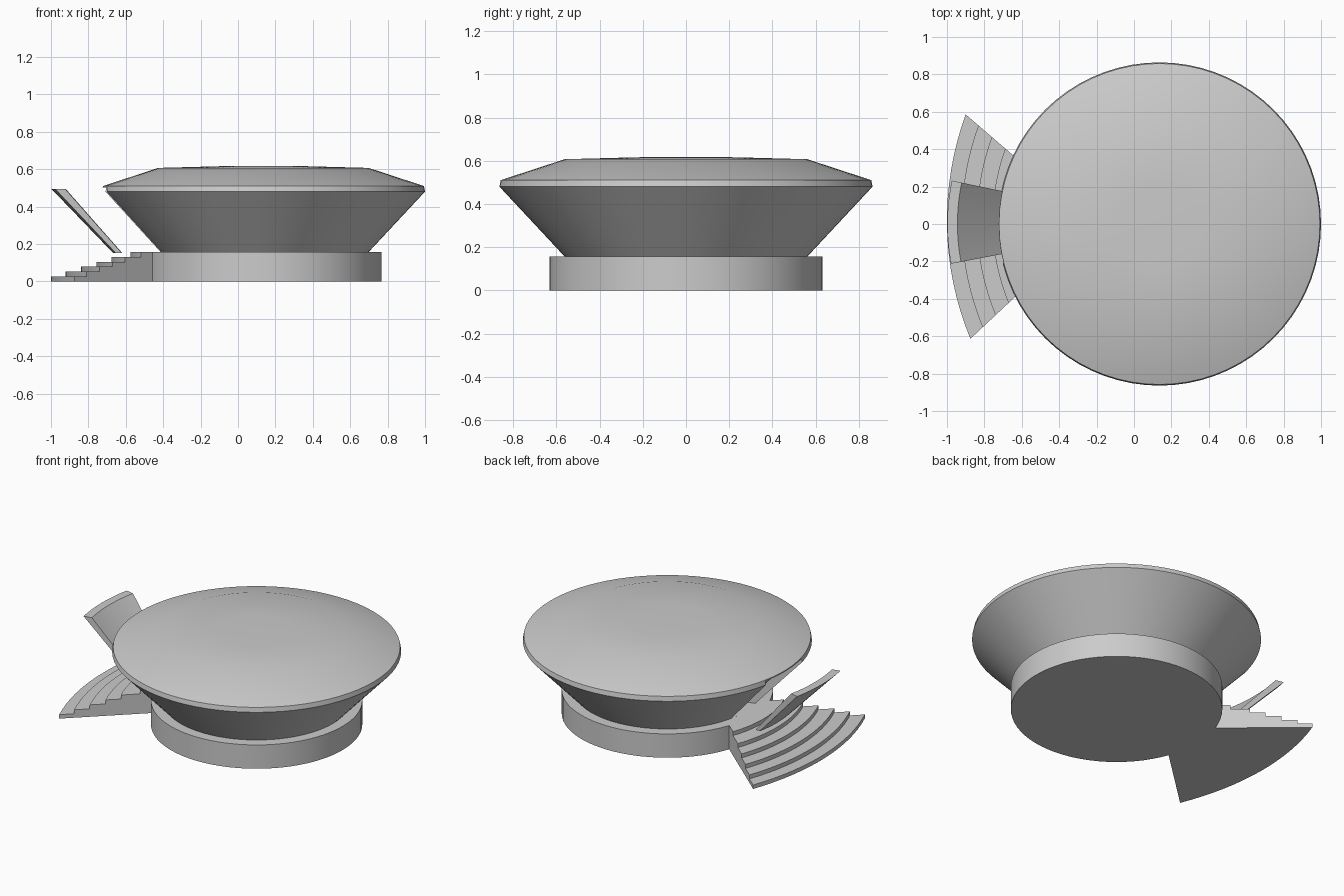
import bpy, bmesh, math

if "Cube" in bpy.data.objects:
    bpy.data.objects.remove(bpy.data.objects["Cube"])

CX = 0.136  # centre of the round building


def finish(bm, name):
    bmesh.ops.remove_doubles(bm, verts=bm.verts, dist=1e-5)
    bmesh.ops.recalc_face_normals(bm, faces=bm.faces)
    me = bpy.data.meshes.new(name)
    bm.to_mesh(me)
    bm.free()
    ob = bpy.data.objects.new(name, me)
    bpy.context.collection.objects.link(ob)
    return ob


def smooth(ob, deg=30):
    bpy.ops.object.select_all(action='DESELECT')
    ob.select_set(True)
    bpy.context.view_layer.objects.active = ob
    bpy.ops.object.shade_smooth_by_angle(angle=math.radians(deg))


def sweep(name, profile, a0=0, a1=360, n=72):
    """Closed (r, z) profile swept about the building axis."""
    bm = bmesh.new()
    full = a1 - a0 == 360
    rings = []
    for i in range(n if full else n + 1):
        a = math.radians(a0 + (a1 - a0) * i / n)
        rings.append([bm.verts.new((CX + r * math.cos(a), r * math.sin(a), z)) for r, z in profile])
    k = len(profile)
    for i in range(n):
        p, q = rings[i], rings[(i + 1) % len(rings)]
        for j in range(k - 1 if full else k):
            bm.faces.new((p[j], q[j], q[(j + 1) % k], p[(j + 1) % k]))
    if full:
        bmesh.ops.remove_doubles(bm, verts=bm.verts, dist=1e-5)
        bmesh.ops.dissolve_degenerate(bm, edges=bm.edges, dist=1e-5)
    else:
        bm.faces.new(rings[0])
        bm.faces.new(rings[-1])
    return finish(bm, name)


# round plinth
smooth(sweep("base", [(0, 0), (0.632, 0), (0.632, 0.157), (0, 0.157)]))

# flared wall, rim and shallow roof
body = sweep("flared_body", [(0, 0.15), (0.556, 0.15), (0.864, 0.48), (0.858, 0.51),
                             (0.562, 0.607), (0.23, 0.616), (0, 0.617)])

# doorway recess under the roof edge
cutter = sweep("doorway_cutter", [(0.50, 0.1575), (1.0, 0.1575), (1.0, 0.503), (0.812, 0.503)],
               168, 194, 8)
cutter.hide_render = True
cutter.hide_set(True)
mod = body.modifiers.new("doorway", 'BOOLEAN')
mod.operation = 'DIFFERENCE'
mod.object = cutter
mod.solver = 'EXACT'
bpy.context.view_layer.objects.active = body
bpy.ops.object.modifier_apply(modifier=mod.name)
bpy.data.objects.remove(cutter)
smooth(body)

# slanted door panel moved out from the wall
smooth(sweep("door_panel", [(0.772, 0.153), (0.805, 0.153), (1.134, 0.495), (1.08, 0.495)],
             168.2, 190.8, 12))

# fan-shaped steps, each one a smaller copy scaled toward the apex
APEX, R, TURN = -0.22, 1.656, math.radians(1.2)
HALF = math.asin(0.6 / R)
for i, left in enumerate((-1.0, -0.922, -0.84, -0.757, -0.677, -0.575)):
    s = (APEX - left) / 0.78
    bm = bmesh.new()
    pts = [(0, 0)]
    for k in range(17):
        a = -HALF + 2 * HALF * k / 16
        x, y = s * (0.876 - R * math.cos(a)), s * R * math.sin(a)
        pts.append((x * math.cos(TURN) - y * math.sin(TURN), x * math.sin(TURN) + y * math.cos(TURN)))
    z0, z1 = 0.0262 * i, 0.0262 * (i + 1)
    f = bm.faces.new([bm.verts.new((APEX + x, y, z0)) for x, y in pts])
    ext = bmesh.ops.extrude_face_region(bm, geom=[f], use_keep_orig=True)
    for v in (g for g in ext["geom"] if isinstance(g, bmesh.types.BMVert)):
        v.co.z = z1
    smooth(finish(bm, f"step_{i + 1}"))
